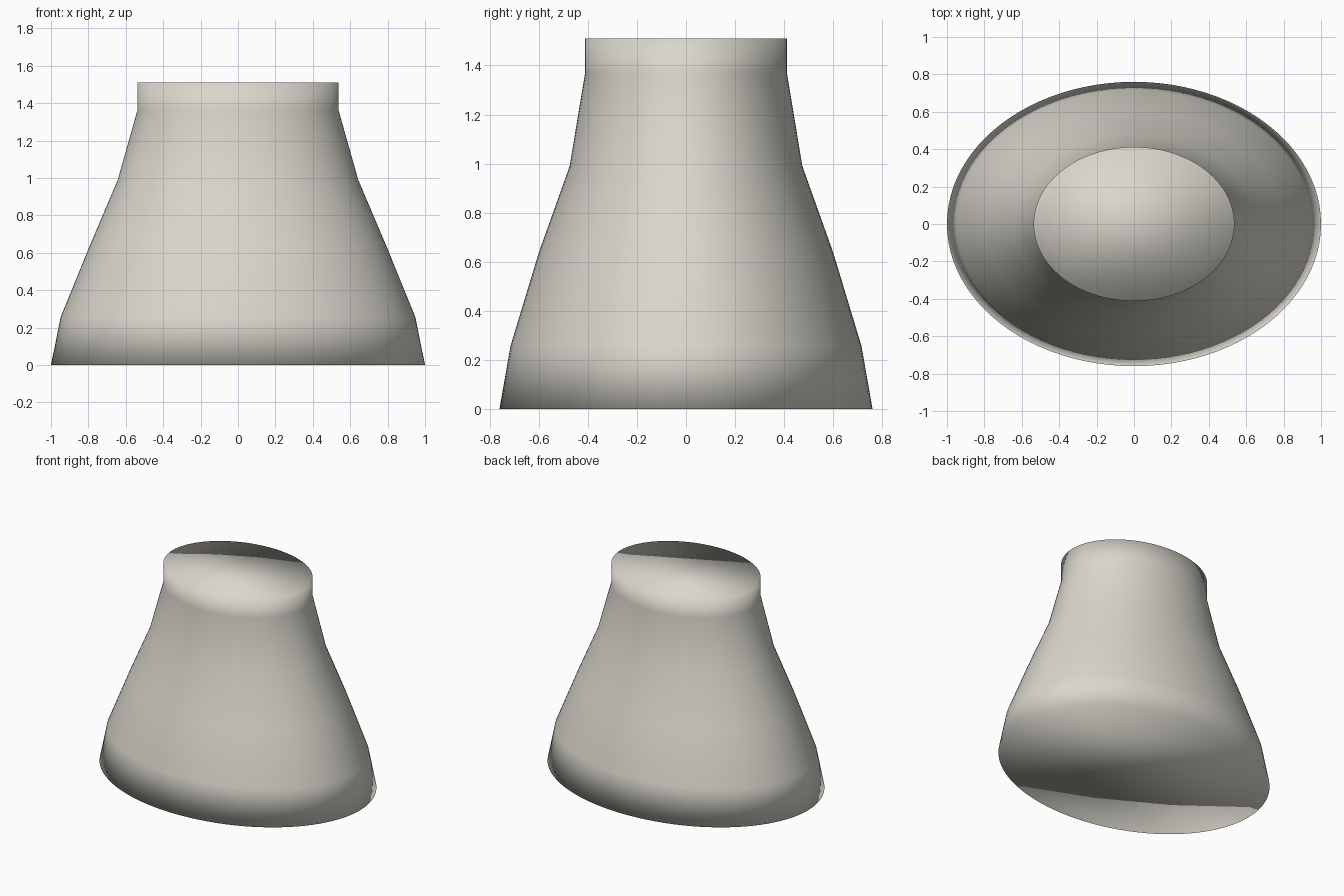
import bpy, bmesh, math

if "Cube" in bpy.data.objects:
    bpy.data.objects.remove(bpy.data.objects["Cube"])

SEGMENTS = 96

# Elliptical cross-sections: height, half width, half depth
RINGS = [
    (0.00, 1.000, 0.760),
    (0.257, 0.948, 0.715),
    (0.637, 0.793, 0.600),
    (0.990, 0.643, 0.474),
    (1.365, 0.537, 0.412),
    (1.510, 0.537, 0.412),
]

stone = bpy.data.materials.new("warm_light_grey")
stone.diffuse_color = (0.70, 0.68, 0.61, 1.0)
stone.use_nodes = True
stone.node_tree.nodes["Principled BSDF"].inputs["Base Color"].default_value = stone.diffuse_color


def ellipse(bm, z, rx, ry):
    step = 2 * math.pi / SEGMENTS
    return [bm.verts.new((rx * math.cos(i * step), ry * math.sin(i * step), z))
            for i in range(SEGMENTS)]


# Flared body lofted through the ellipses
bm = bmesh.new()
loops = [ellipse(bm, *ring) for ring in RINGS]
for low, high in zip(loops, loops[1:]):
    for i in range(SEGMENTS):
        j = (i + 1) % SEGMENTS
        bm.faces.new((low[i], low[j], high[j], high[i]))

# Closed base and top, softly shaded into the wall
bm.faces.new(loops[0][::-1])
bm.faces.new(loops[-1])
for face in bm.faces:
    face.smooth = True

mesh = bpy.data.meshes.new("flared_oval_body")
bm.to_mesh(mesh)
bm.free()
mesh.materials.append(stone)
body = bpy.data.objects.new("flared_oval_body", mesh)
bpy.context.collection.objects.link(body)
